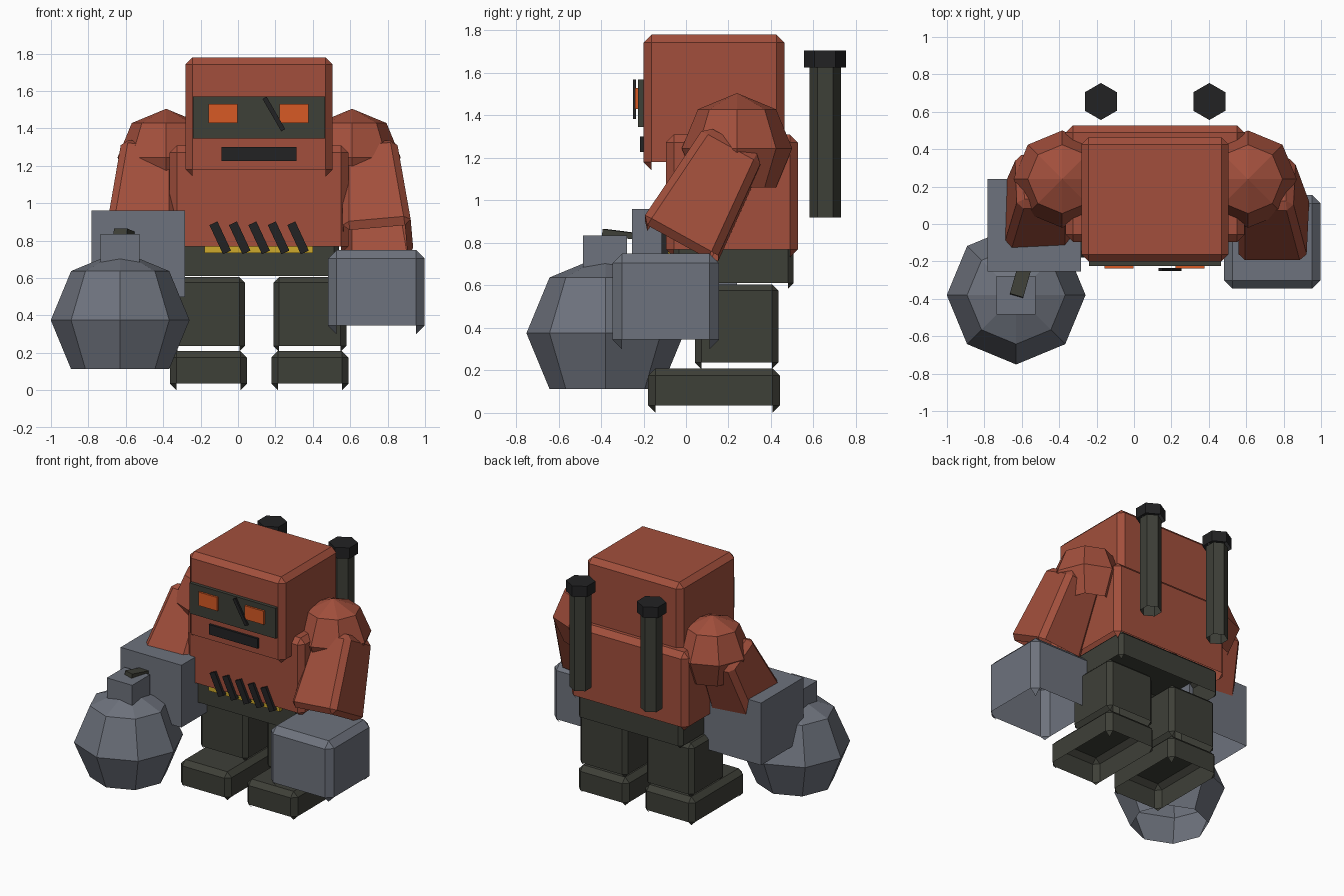
import bpy
import bmesh
from math import radians
from mathutils import Euler, Matrix, Vector

old = bpy.data.objects.get("Cube")
if old:
    bpy.data.objects.remove(old)

MID = 0.113  # centre line of the body


def paint(name, *rgb):
    mat = bpy.data.materials.new(name)
    mat.use_nodes = True
    mat.diffuse_color = (*rgb, 1)
    mat.node_tree.nodes["Principled BSDF"].inputs["Base Color"].default_value = (*rgb, 1)
    return mat


RED = paint("rust red", 0.36, 0.078, 0.045)
GREY = paint("steel grey", 0.155, 0.17, 0.205)
OLIVE = paint("dark olive", 0.048, 0.05, 0.039)
BLACK = paint("soot black", 0.016, 0.016, 0.017)
YELLOW = paint("warning yellow", 0.62, 0.40, 0.025)
ORANGE = paint("eye orange", 0.68, 0.10, 0.018)


def finish(bm, name, mat, place=Matrix()):
    """Place the part, leave its underside open and make an object of it."""
    bm.transform(place)
    bm.normal_update()
    under = [f for f in bm.faces if f.normal.z < -0.6]
    bmesh.ops.delete(bm, geom=under, context='FACES')
    mesh = bpy.data.meshes.new(name)
    bm.to_mesh(mesh)
    bm.free()
    mesh.materials.append(mat)
    obj = bpy.data.objects.new(name, mesh)
    bpy.context.scene.collection.objects.link(obj)
    return obj


def block(name, mat, centre, size, chamfer=0, turn=(0, 0, 0), taper=1):
    """Chamfered box; taper shrinks the top end."""
    bm = bmesh.new()
    bmesh.ops.create_cube(bm, size=1)
    for v in bm.verts:
        k = taper if v.co.z > 0 else 1
        v.co = Vector((v.co.x * size[0] * k, v.co.y * size[1] * k, v.co.z * size[2]))
    if chamfer:
        bmesh.ops.bevel(bm, geom=bm.edges[:], offset=chamfer, segments=1,
                        affect='EDGES', profile=0.5)
    spin = Euler([radians(a) for a in turn]).to_matrix().to_4x4()
    return finish(bm, name, mat, Matrix.Translation(centre) @ spin)


def span(name, mat, xs, ys, zs, chamfer=0):
    """Box given by its limits on each axis."""
    lims = (xs, ys, zs)
    return block(name, mat, [(a + b) / 2 for a, b in lims],
                 [b - a for a, b in lims], chamfer)


def ball(name, mat, centre, radius):
    bm = bmesh.new()
    bmesh.ops.create_uvsphere(bm, u_segments=8, v_segments=4, radius=radius)
    return finish(bm, name, mat, Matrix.Translation(centre))


def hex_rod(name, mat, x, y, z0, z1, radius):
    bm = bmesh.new()
    bmesh.ops.create_cone(bm, cap_ends=True, segments=6, radius1=radius,
                          radius2=radius, depth=z1 - z0)
    return finish(bm, name, mat, Matrix.Translation((x, y, (z0 + z1) / 2)))


# Head, torso and hips
span("head", RED, (-0.28, 0.505), (-0.2, 0.463), (1.143, 1.78), 0.037)
span("torso", RED, (-0.365, 0.59), (-0.095, 0.527), (0.732, 1.31), 0.038)
span("hips", OLIVE, (-0.315, 0.54), (-0.06, 0.507), (0.585, 0.8), 0.027)

# Face
span("visor", OLIVE, (-0.24, 0.465), (-0.225, -0.19), (1.345, 1.57))
span("mouth_slot", BLACK, (-0.088, 0.312), (-0.216, -0.19), (1.227, 1.3))
for side, x in (("right", -0.08), ("left", 0.3)):
    block(side + "_eye", ORANGE, (x, -0.231, 1.48), (0.155, 0.016, 0.1))
block("visor_scar", BLACK, (0.192, -0.243, 1.477), (0.025, 0.014, 0.2), turn=(0, -30, 0))

# Belt plate with slanted vents
span("belt_plate", YELLOW, (-0.18, 0.4), (-0.085, -0.05), (0.735, 0.9))
for i in range(-2, 3):
    block("vent_%d" % (i + 3), BLACK, (MID + i * 0.104, -0.1, 0.815),
          (0.047, 0.03, 0.172), turn=(0, -25, 0))

# Paired parts: legs, feet, shoulders, forearms and exhausts
for side, s, lean, y in (("right", -1, -25, 0.125), ("left", 1, -29, 0.095)):
    leg = MID + s * 0.271
    span(side + "_leg", OLIVE, (leg - 0.195, leg + 0.195), (0.042, 0.435), (0.207, 0.605), 0.03)
    span(side + "_foot", OLIVE, (leg - 0.206, leg + 0.206), (-0.179, 0.442), (0, 0.21), 0.035)
    ball(side + "_shoulder", RED, (MID + s * 0.497, 0.24, 1.245), 0.26)
    block(side + "_forearm", RED, (MID + s * 0.617, y, 1.03), (0.37, 0.4, 0.55),
          0.036, (lean, -5 * s, 0), 0.78)
    pipe = MID + s * 0.29
    hex_rod(side + "_exhaust", OLIVE, pipe, 0.655, 0.92, 1.63, 0.074)
    hex_rod(side + "_exhaust_cap", BLACK, pipe, 0.655, 1.626, 1.706, 0.099)

# Hands
span("left_fist", GREY, (0.482, 0.997), (-0.346, 0.155), (0.3, 0.75), 0.045)
span("right_hand", GREY, (-0.782, -0.284), (-0.255, 0.24), (0.5, 0.96))

# Round bomb held by the right hand
ball("bomb_body", GREY, (-0.63, -0.38, 0.375), 0.371)
span("bomb_neck", GREY, (-0.734, -0.526), (-0.485, -0.278), (0.62, 0.835))
block("bomb_fuse", OLIVE, (-0.59, -0.25, 0.833), (0.075, 0.28, 0.03), turn=(-7, 0, -16))
